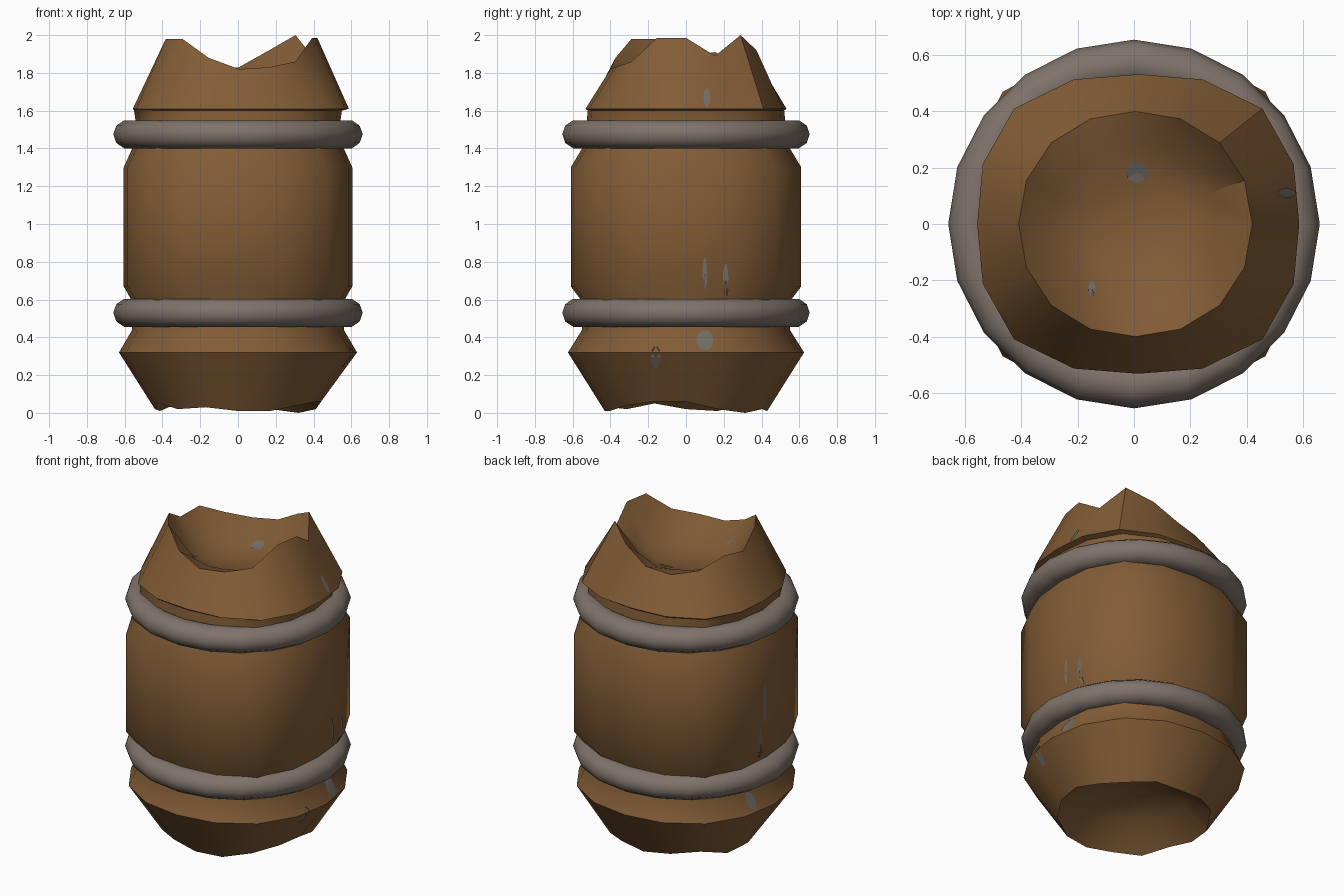
import bpy, bmesh, math
from mathutils import Vector
from mathutils.bvhtree import BVHTree

if "Cube" in bpy.data.objects:
    bpy.data.objects.remove(bpy.data.objects["Cube"])

N = 16


def material(name, rgb):
    m = bpy.data.materials.new(name)
    m.diffuse_color = (*rgb, 1)
    m.use_nodes = True
    m.node_tree.nodes["Principled BSDF"].inputs["Base Color"].default_value = m.diffuse_color
    return m


BROWN = material("bark brown", (0.225, 0.108, 0.037))
GREY = material("warm grey", (0.215, 0.172, 0.147))
SPOT = material("spot grey", (0.165, 0.15, 0.135))


def finish(bm, name, mat, angle=None):
    me = bpy.data.meshes.new(name)
    bm.to_mesh(me)
    bm.free()
    me.materials.append(mat)
    ob = bpy.data.objects.new(name, me)
    bpy.context.collection.objects.link(ob)
    if angle:
        bpy.ops.object.select_all(action='DESELECT')
        ob.select_set(True)
        bpy.context.view_layer.objects.active = ob
        bpy.ops.object.shade_smooth_by_angle(angle=math.radians(angle))
    return ob


# Jagged end heights, counter-clockwise from +x
TOP = [1.985, 1.89, 2.0, 1.92, 1.83, 1.81, 1.84, 1.91, 1.89, 1.98, 1.98, 1.88, 1.82, 1.83, 1.86, 1.985]
BOTTOM = [.06, .02, .0, .02, .01, .03, .05, .01, .02, .05, .02, .03, .01, .01, .04, .06]

# Body rings from underside hollow to top crater: (height or list, x radius, y radius, squareness, x offset)
RINGS = [
    (.20, .16, .16, 0, 0), (.15, .30, .30, 0, 0), (BOTTOM, .44, .43, .03, 0),
    (.32, .63, .625, .03, 0), (.44, .56, .55, .06, 0), (.59, .56, .55, .08, 0),
    (.67, .605, .61, .09, 0), (1.30, .605, .61, .09, 0), (1.40, .56, .55, .08, 0),
    (1.50, .535, .53, .08, 0), (1.60, .55, .52, .08, 0), (1.61, .572, .532, .09, .015),
    (TOP, .415, .40, .02, .005), (1.79, .29, .29, 0, 0), (1.735, .17, .17, 0, 0),
]

bm = bmesh.new()
loops = []
for z, rx, ry, sq, ox in RINGS:
    loop = []
    for i in range(N):
        a = math.tau * i / N
        k = 1 + sq * math.sin(2 * a) ** 2
        h = z[i] if isinstance(z, list) else z
        loop.append(bm.verts.new((ox + rx * k * math.cos(a), ry * k * math.sin(a), h)))
    loops.append(loop)
for lo, hi in zip(loops, loops[1:]):
    for i in range(N):
        j = (i + 1) % N
        bm.faces.new((lo[i], lo[j], hi[j], hi[i]))
# Close the hollow and the crater with fans
for loop, z in ((loops[0], .22), (loops[-1], 1.72)):
    c = bm.verts.new((0, 0, z))
    for i in range(N):
        bm.faces.new((loop[i], loop[(i + 1) % N], c))
bmesh.ops.recalc_face_normals(bm, faces=bm.faces)
tree = BVHTree.FromBMesh(bm)
finish(bm, "log_body", BROWN, 38)

# Two rounded bands
for name, z in (("lower_band", .53), ("upper_band", 1.475)):
    bm = bmesh.new()
    S, T = 20, 10
    vs = [[bm.verts.new(((.577 + .083 * math.cos(math.tau * j / T)) * math.cos(math.tau * i / S),
                         (.572 + .083 * math.cos(math.tau * j / T)) * math.sin(math.tau * i / S),
                         z + .078 * math.sin(math.tau * j / T))) for j in range(T)] for i in range(S)]
    for i in range(S):
        for j in range(T):
            a, b = vs[i], vs[(i + 1) % S]
            bm.faces.new((a[j], b[j], b[(j + 1) % T], a[(j + 1) % T]))
    bmesh.ops.recalc_face_normals(bm, faces=bm.faces)
    finish(bm, name, GREY, 50)


# Thin worn spots laid on the body surface
def spot(name, side, u, v, w, h):
    d = Vector(side)
    bm = bmesh.new()

    def on_body(p, q):
        start = Vector((p, q, 3)) if d.z else Vector((d.x * 2, p, q))
        hit, normal, *_ = tree.ray_cast(start, -d)
        return bm.verts.new(hit + d * .005)

    c = on_body(u, v)
    rim = [on_body(u + w / 2 * math.cos(math.tau * i / 10), v + h / 2 * math.sin(math.tau * i / 10))
           for i in range(10)]
    for i in range(10):
        f = bm.faces.new((c, rim[i], rim[(i + 1) % 10]))
        f.normal_update()
        if f.normal.dot(d) < 0:
            f.normal_flip()
    finish(bm, name, SPOT)


R, L, U = (1, 0, 0), (-1, 0, 0), (0, 0, 1)
SPOTS = [(R, .11, 1.67, .035, .1), (R, .1, .74, .025, .17), (R, .21, .70, .03, .18),
         (R, .1, .385, .09, .11), (R, -.16, .295, .05, .12), (L, .06, .98, .03, .26),
         (L, .1, .74, .03, .2), (L, .16, .385, .07, .1), (U, .01, .185, .08, .075),
         (U, -.15, -.23, .025, .06)]
for n, s in enumerate(SPOTS):
    spot(f"worn_spot_{n + 1}", *s)
